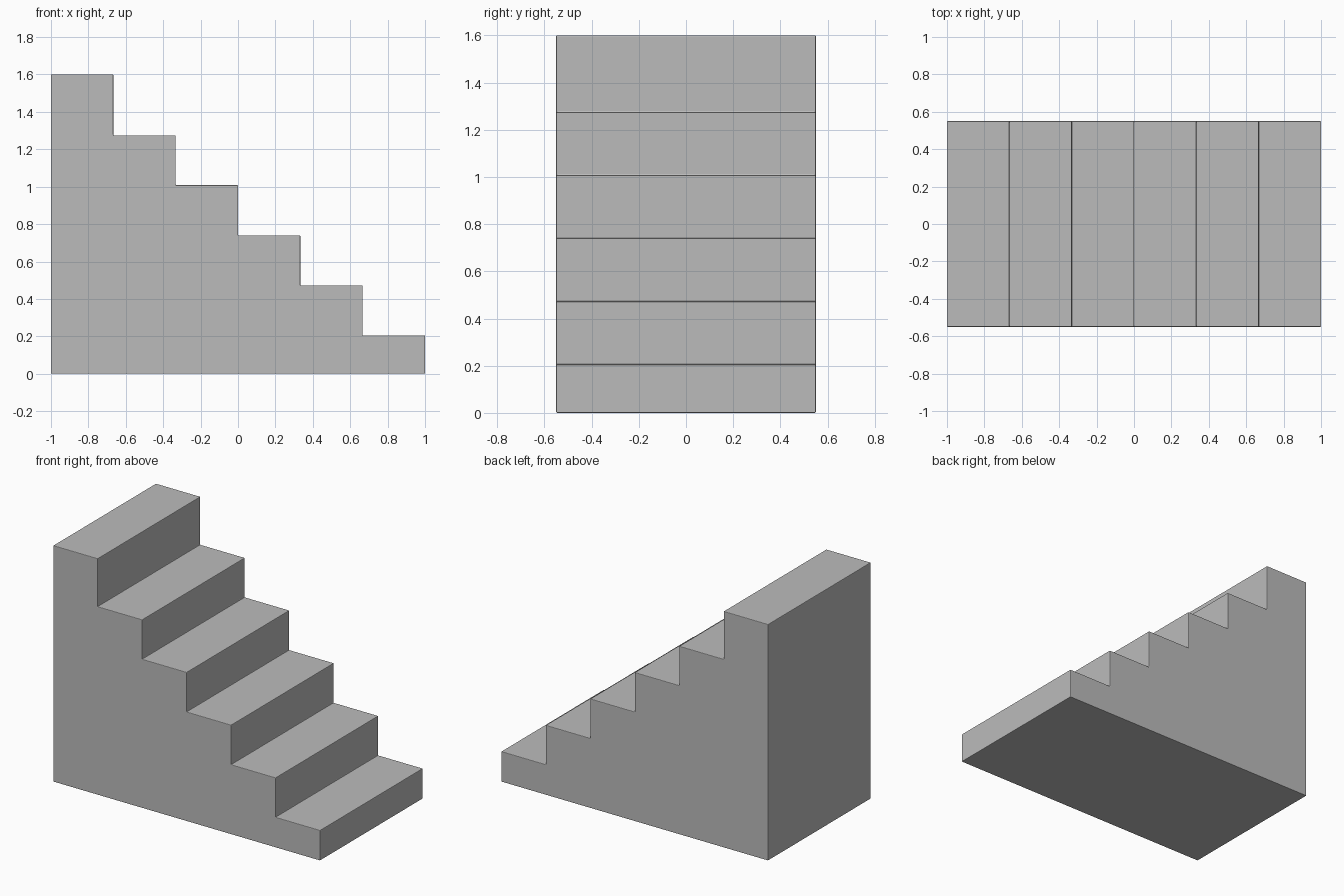
import bpy, bmesh

if "Cube" in bpy.data.objects:
    bpy.data.objects.remove(bpy.data.objects["Cube"])

# Plain grey stone colour
grey = bpy.data.materials.new("plain_grey")
grey.diffuse_color = (0.5, 0.5, 0.5, 1)
grey.use_nodes = True
grey.node_tree.nodes["Principled BSDF"].inputs["Base Color"].default_value = grey.diffuse_color

# Stepped side profile, highest step on the left
heights = [1.6, 1.275, 1.008, 0.74, 0.472, 0.205]
tread, half_width = 2 / len(heights), 0.55
profile = [(-1, 0)]
for i, h in enumerate(heights):
    profile += [(-1 + i * tread, h), (-1 + (i + 1) * tread, h)]
profile.append((1, 0))

# Solid staircase: the profile extruded across its width
bm = bmesh.new()
side = bm.faces.new([bm.verts.new((x, -half_width, z)) for x, z in profile])
ext = bmesh.ops.extrude_face_region(bm, geom=[side])
moved = [g for g in ext["geom"] if isinstance(g, bmesh.types.BMVert)]
bmesh.ops.translate(bm, verts=moved, vec=(0, 2 * half_width, 0))
bmesh.ops.recalc_face_normals(bm, faces=bm.faces)
mesh = bpy.data.meshes.new("staircase")
bm.to_mesh(mesh)
bm.free()
mesh.materials.append(grey)
stairs = bpy.data.objects.new("staircase", mesh)
bpy.context.collection.objects.link(stairs)

# Very slightly softened edges
bevel = stairs.modifiers.new("soft_edges", 'BEVEL')
bevel.width = 0.004
bevel.segments = 2
bevel.limit_method = 'ANGLE'
